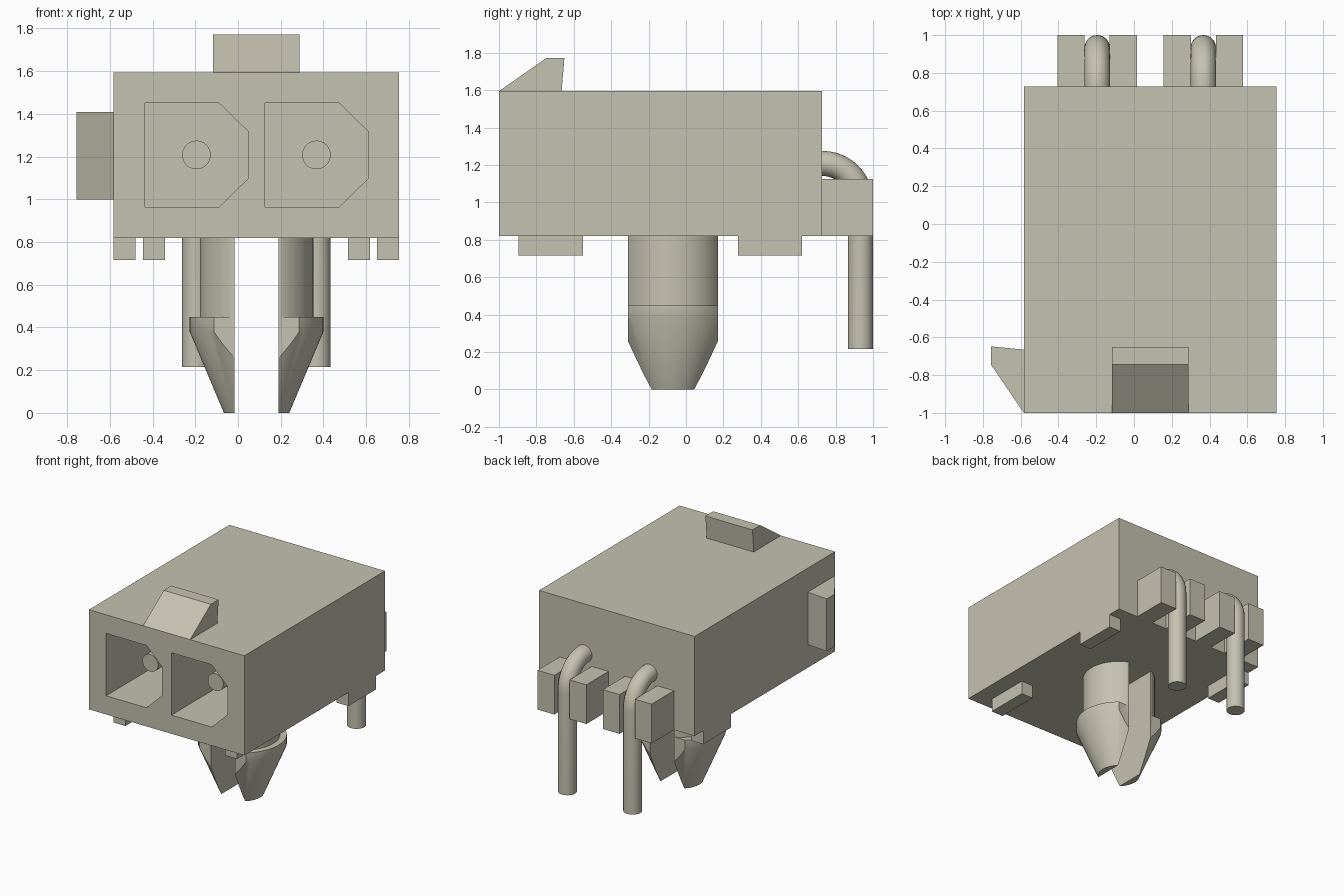
import bpy, bmesh, math
from mathutils import Vector

if "Cube" in bpy.data.objects:
    bpy.data.objects.remove(bpy.data.objects["Cube"], do_unlink=True)

# Single plastic colour
COLOUR = (0.56, 0.54, 0.44, 1.0)
mat = bpy.data.materials.new("warm grey plastic")
mat.use_nodes = True
mat.diffuse_color = COLOUR
bsdf = next(n for n in mat.node_tree.nodes if n.type == 'BSDF_PRINCIPLED')
bsdf.inputs["Base Color"].default_value = COLOUR
bsdf.inputs["Roughness"].default_value = 0.6


def finish(name, bm, smooth=False):
    """Turn a bmesh into a named, coloured object."""
    bmesh.ops.recalc_face_normals(bm, faces=bm.faces[:])
    me = bpy.data.meshes.new(name)
    bm.to_mesh(me)
    bm.free()
    me.materials.append(mat)
    ob = bpy.data.objects.new(name, me)
    bpy.context.collection.objects.link(ob)
    if smooth:
        shade(ob)
    return ob


def shade(ob):
    bpy.ops.object.select_all(action='DESELECT')
    ob.select_set(True)
    bpy.context.view_layer.objects.active = ob
    bpy.ops.object.shade_smooth_by_angle(angle=math.radians(30))


def prism(name, outline, axis, lo, hi):
    """Extrude a 2D outline along an axis (outline uses the other two axes in order)."""
    bm = bmesh.new()

    def point(p, h):
        c = list(p)
        c.insert(axis, h)
        return bm.verts.new(c)
    a = [point(p, lo) for p in outline]
    b = [point(p, hi) for p in outline]
    bm.faces.new(a)
    bm.faces.new(b[::-1])
    for i in range(len(a)):
        j = (i + 1) % len(a)
        bm.faces.new((a[i], a[j], b[j], b[i]))
    return finish(name, bm)


def box(name, x0, x1, y0, y1, z0, z1):
    return prism(name, [(x0, y0), (x1, y0), (x1, y1), (x0, y1)], 2, z0, z1)


def skin(rings):
    """Join successive rings of points into a capped tube."""
    bm = bmesh.new()
    vs = [[bm.verts.new(p) for p in r] for r in rings]
    n = len(vs[0])
    for a, b in zip(vs, vs[1:]):
        for i in range(n):
            j = (i + 1) % n
            bm.faces.new((a[i], a[j], b[j], b[i]))
    bm.faces.new(vs[0])
    bm.faces.new(vs[-1][::-1])
    return bm


def boolean(ob, cutter, operation):
    """Apply a boolean and discard the cutter."""
    cutter.hide_render = True
    m = ob.modifiers.new("cut", 'BOOLEAN')
    m.operation = operation
    m.solver = 'EXACT'
    m.object = cutter
    bpy.ops.object.select_all(action='DESELECT')
    ob.select_set(True)
    bpy.context.view_layer.objects.active = ob
    bpy.ops.object.modifier_apply(modifier=m.name)
    bpy.data.objects.remove(cutter, do_unlink=True)


# Housing with two pockets keyed by chamfered corners
X0, X1, BACK, BOTTOM, TOP = -0.583, 0.755, 0.727, 0.82, 1.595
housing = box("housing", X0, X1, -1, BACK, BOTTOM, TOP)
PINS = (("right", -0.195), ("left", 0.367))
for side, x in PINS:
    l, r, c = x - 0.24, x + 0.243, x + 0.107
    key = [(l, 0.965), (c, 0.965), (r, 1.098), (r, 1.317), (c, 1.45), (l, 1.45)]
    boolean(housing, prism("pocket_cutter", key, 1, -1.1, 0.4), 'DIFFERENCE')

# Bent contact pins: straight run, quarter bend, tail going down
R, BEND, PZ = 0.067, 0.203, 1.208
path = [(-0.8, PZ, 0.0)]
for i in range(13):
    t = math.pi / 2 * i / 12
    path.append((0.73 + BEND * math.sin(t), PZ - BEND + BEND * math.cos(t), t))
path.append((0.933, 0.215, math.pi / 2))
for side, x in PINS:
    rings = []
    for y, z, t in path:
        normal = Vector((0, math.sin(t), math.cos(t)))
        rings.append([Vector((x, y, z)) + R * (math.cos(a) * Vector((1, 0, 0)) + math.sin(a) * normal)
                      for a in (2 * math.pi * k / 32 for k in range(32))])
    finish(side + "_contact_pin", skin(rings), smooth=True)

    # Guide blocks either side of each tail
    box(side + "_guide_block_outer", x - 0.21, x - 0.066, BACK, 1.0, BOTTOM, 1.125)
    box(side + "_guide_block_inner", x + 0.066, x + 0.211, BACK, 1.0, BOTTOM, 1.125)

# Standoff feet: the front pair is inset, the back pair is flush with the sides
MID = (X0 + X1) / 2
for side, s in (("right", -1), ("left", 1)):
    for end, far, y0, y1 in (("front", 0.532, -0.895, -0.55), ("back", 0.669, 0.278, 0.62)):
        xs = sorted((MID + s * far, MID + s * (far - 0.104)))
        box(f"{end}_{side}_foot", xs[0], xs[1], y0, y1, 0.715, BOTTOM)

# Wedge latches on the top and on the right side
prism("top_latch", [(-1, TOP), (-0.745, 1.773), (-0.65, 1.773), (-0.665, TOP)], 0, -0.117, 0.288)
prism("side_latch", [(X0, -1), (-0.757, -0.745), (-0.757, -0.648), (X0, -0.665)], 2, 1.0, 1.408)

# Split snap peg: turned profile, trimmed to two flat-sided halves
CX, CY = 0.087, -0.07
profile = [(0.153, 0), (0.313, 0.38), (0.313, 0.45), (0.266, 0.45), (0.266, BOTTOM)]
for side, s in (("right", -1), ("left", 1)):
    rings = [[(CX + r * math.cos(a), CY + r * math.sin(a), z)
              for a in (2 * math.pi * k / 64 for k in range(64))] for r, z in profile]
    peg = finish(side + "_peg_half", skin(rings))
    xs = sorted((CX + s * 0.103, CX + s * 0.5))
    boolean(peg, box("peg_trimmer", xs[0], xs[1], CY - 0.241, CY + 0.241, -0.1, 1.0), 'INTERSECT')
    shade(peg)
